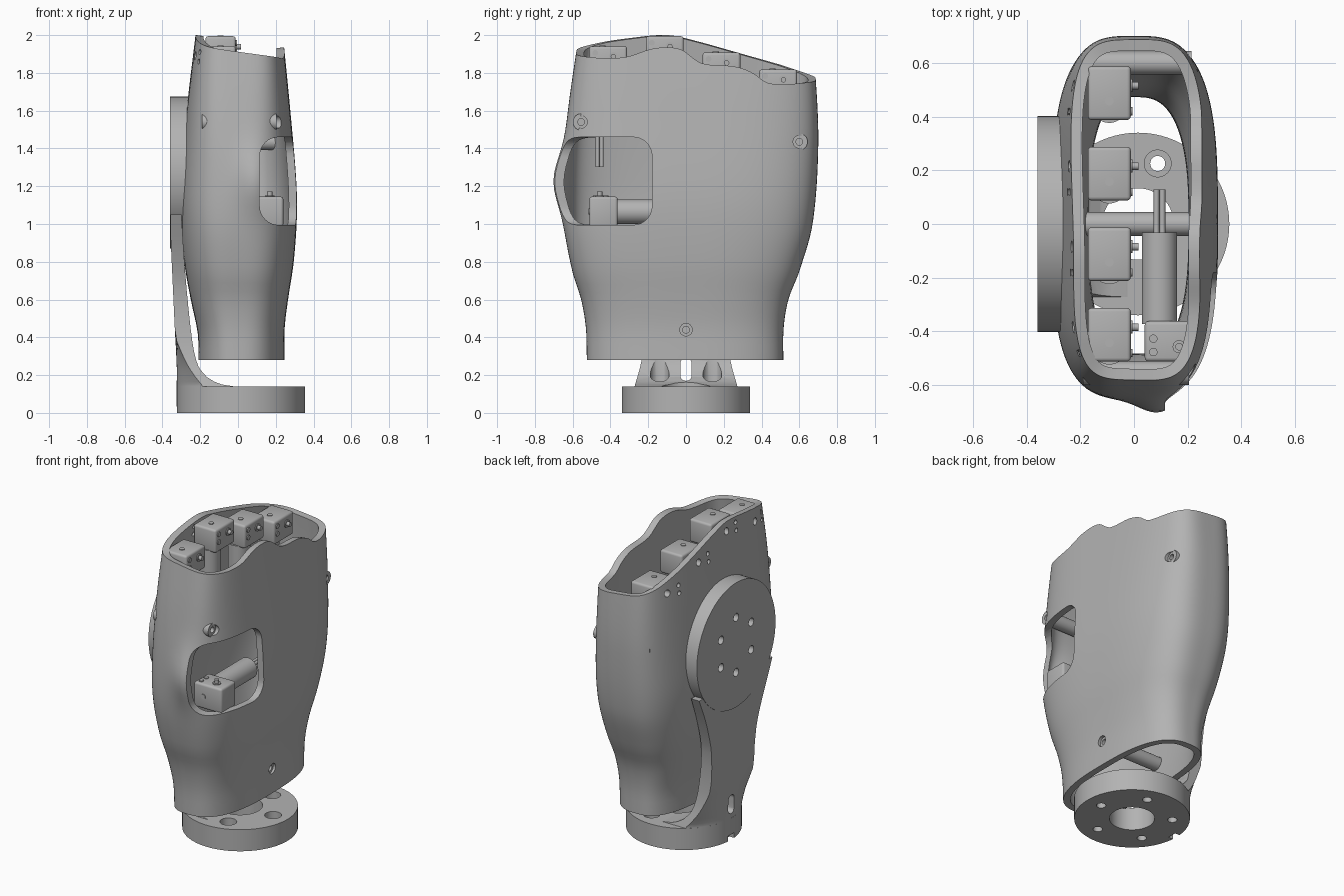
import bpy, bmesh, math
from mathutils import Matrix, Vector

if "Cube" in bpy.data.objects:
    bpy.data.objects.remove(bpy.data.objects["Cube"], do_unlink=True)

grey = bpy.data.materials.new("machined_grey")
grey.use_nodes = True
grey.diffuse_color = (0.45, 0.45, 0.45, 1)
grey.node_tree.nodes["Principled BSDF"].inputs["Base Color"].default_value = (0.45, 0.45, 0.45, 1)


def curve(points, t):
    """Smooth interpolation through (t, value) points."""
    n = len(points) - 1
    t = min(max(t, points[0][0]), points[n][0])
    i = next(k for k in range(n) if t <= points[k + 1][0])

    def slope(k):
        a, b = points[max(k - 1, 0)], points[min(k + 1, n)]
        return (b[1] - a[1]) / (b[0] - a[0])
    (t0, v0), (t1, v1) = points[i], points[i + 1]
    h = t1 - t0
    s = (t - t0) / h
    return (v0 * (1 + 2 * s) * (1 - s) ** 2 + v1 * s * s * (3 - 2 * s)
            + h * slope(i) * s * (1 - s) ** 2 + h * slope(i + 1) * s * s * (s - 1))


def finish(bm, name, matrix=None):
    if matrix:
        bmesh.ops.transform(bm, matrix=matrix, verts=bm.verts)
    bmesh.ops.recalc_face_normals(bm, faces=bm.faces)
    mesh = bpy.data.meshes.new(name)
    bm.to_mesh(mesh)
    bm.free()
    mesh.materials.append(grey)
    obj = bpy.data.objects.new(name, mesh)
    bpy.context.collection.objects.link(obj)
    return obj


def activate(obj):
    for o in bpy.context.selected_objects:
        o.select_set(False)
    obj.select_set(True)
    bpy.context.view_layer.objects.active = obj


def smooth(obj):
    activate(obj)
    bpy.ops.object.shade_smooth_by_angle(angle=math.radians(32))


def rod(bm, start, end, r, sides=32):
    a, b = Vector(start), Vector(end)
    m = Matrix.Translation((a + b) / 2) @ (b - a).to_track_quat('Z', 'Y').to_matrix().to_4x4()
    bmesh.ops.create_cone(bm, cap_ends=True, segments=sides, radius1=r, radius2=r,
                          depth=(b - a).length, matrix=m)


def box(bm, low, high, bevel=0.0, segments=3):
    low, high = Vector(low), Vector(high)
    m = Matrix.Translation((low + high) / 2) @ Matrix.Diagonal((*(high - low), 1))
    verts = bmesh.ops.create_cube(bm, size=1, matrix=m)["verts"]
    if bevel:
        edges = list({e for v in verts for e in v.link_edges})
        bmesh.ops.bevel(bm, geom=edges, offset=bevel, segments=segments, affect='EDGES', profile=0.5)


def loft(bm, rings, caps):
    rows = [[bm.verts.new(p) for p in ring] for ring in rings]
    n = len(rows[0])
    for a, b in zip(rows, rows[1:]):
        for i in range(n):
            j = (i + 1) % n
            bm.faces.new((a[i], a[j], b[j], b[i]))
    if caps:
        bm.faces.new(rows[0][::-1])
        bm.faces.new(rows[-1])


def cut(obj, bm):
    cutter = finish(bm, "cutter")
    cutter.hide_render = True
    activate(obj)
    mod = obj.modifiers.new("cut", 'BOOLEAN')
    mod.operation, mod.solver, mod.object = 'DIFFERENCE', 'EXACT', cutter
    bpy.ops.object.modifier_apply(modifier=mod.name)
    bpy.data.objects.remove(cutter, do_unlink=True)


# Palm shell: outlines by height, and a wavy rim that is lower on one side
LEFT = [(.28, .245), (.45, .247), (.6, .265), (.8, .295), (1.05, .312), (1.25, .307), (1.6, .277), (2, .238)]
RIGHT = [(.28, .21), (.42, .213), (.6, .25), (.8, .285), (1.05, .305), (1.25, .3), (1.6, .272), (2, .225)]
BACK = [(.28, .515), (.45, .517), (.6, .542), (.75, .6), (1, .67), (1.4, .7), (1.75, .688), (2, .66)]
FRONT = [(.28, .525), (.45, .53), (.6, .555), (.75, .602), (1, .645), (1.3, .648), (1.6, .625), (2, .568)]
ROUND = [(.28, 2.7), (.9, 3.1), (1.5, 3.4), (2, 4.2)]
LOW_RIM = [(-.6, 1.88), (-.33, 1.882), (-.17, 1.93), (-.03, 1.925), (.08, 1.852),
           (.26, 1.833), (.35, 1.8), (.43, 1.745), (.7, 1.742)]
HIGH_RIM = [(-.6, 1.94), (-.3, 1.985), (-.1, 2), (.05, 1.97), (.3, 1.9), (.7, 1.785)]


def outline(angle, z):
    c, s = math.cos(angle), math.sin(angle)
    n = curve(ROUND, z)
    r = (abs(c) ** n + abs(s) ** n) ** (-1 / n)
    x = r * c * curve(LEFT if c > 0 else RIGHT, z)
    y = r * s * curve(BACK if s > 0 else FRONT, z)
    if y < 0:  # flare around the thumb opening
        y -= .058 * math.exp(-((x - .1) / .11) ** 2 - ((z - 1.23) / .17) ** 2) * -s
    return x, y


def rim(angle):
    x, y = outline(angle, 1.88)
    t = min(max((x + .22) / .45, 0), 1)
    return curve(HIGH_RIM, y) * (1 - t) + curve(LOW_RIM, y) * t


SIDES, LEVELS = 160, 36
angles = [math.tau * i / SIDES for i in range(SIDES)]
tops = [rim(a) for a in angles]
rings = []
for k in range(LEVELS + 1):
    heights = [.28 + (top - .28) * k / LEVELS for top in tops]
    rings.append([(*outline(a, z), z) for a, z in zip(angles, heights)])
bm = bmesh.new()
loft(bm, rings, False)
shell = finish(bm, "palm_shell")
activate(shell)
wall = shell.modifiers.new("wall", 'SOLIDIFY')
wall.thickness, wall.offset, wall.use_even_offset = .042, -1, True
bpy.ops.object.modifier_apply(modifier=wall.name)

# Thumb opening through the front corner
bm = bmesh.new()
box(bm, (.115, -.95, .995), (.65, -.18, 1.46), .1, 8)
cut(shell, bm)

# Screw holes and finger actuator mounting holes
SCREWS = [(-.555, 1.54, .205), (.6, 1.435, .215), (0, .44, .23)]
FINGERS = [(.4875, 1.822), (.1875, 1.912), (-.1125, 1.998), (-.4125, 1.945)]
PINS = [(.028, -.055, .022), (-.068, -.035, .014), (-.068, -.085, .014)]
bm = bmesh.new()
for y, z, end in SCREWS:
    rod(bm, (.1, y, z), (.5, y, z), .033)
for y, top in FINGERS:
    for u, v, r in PINS:
        rod(bm, (-.4, y + u, top + v), (-.1, y + u, top + v), r, 20)
cut(shell, bm)
smooth(shell)

# Spacer tubes behind the screws
for i, (y, z, end) in enumerate(SCREWS):
    bm = bmesh.new()
    rod(bm, (-.19, y, z), (end, y, z), .044)
    tube = finish(bm, f"spacer_tube_{i + 1}")
    bm = bmesh.new()
    rod(bm, (end - .1, y, z), (end + .1, y, z), .018)
    cut(tube, bm)
    smooth(tube)


def actuator(name, matrix):
    """Gearbox with its top at local z = 0, shaft along +x, motor hanging below."""
    bm = bmesh.new()
    box(bm, (-.08, -.1, -.15), (.08, .1, 0), .014)
    rod(bm, (0, -.045, -.14), (0, -.045, -.48), .066, 40)
    for dx in (-.011, .011):
        for dy in (-.011, .011):
            rod(bm, (dx, dy - .045, -.47), (dx, dy - .045, -.64), .0105, 12)
    for u, v, r in PINS:
        rod(bm, (.07, u, v), (.086, u, v), r * 1.1, 20)
    rod(bm, (.07, PINS[0][0], PINS[0][1]), (.108, PINS[0][0], PINS[0][1]), .014, 16)
    rod(bm, (0, -.03, -.01), (0, -.03, .004), .016, 20)
    smooth(finish(bm, name, matrix))


for i, (y, top) in enumerate(FINGERS):
    actuator(f"finger_actuator_{i + 1}", Matrix.Translation((-.092, y, top - .004)))
lying = Matrix(((0, 1, 0, .14), (0, 0, -1, -.512), (1, 0, 0, 1.065), (0, 0, 0, 1)))
actuator("thumb_actuator", lying)

# Wrist flange and the strut rising from it
CX, R = .015, .34
bm = bmesh.new()
rod(bm, (CX, 0, 0), (CX, 0, .14), R, 96)
flange = finish(bm, "wrist_flange")

INNER = [(.13, 0), (.142, -.03), (.15, -.085), (.165, -.125), (.19, -.165), (.23, -.2),
         (.28, -.222), (.38, -.242), (.55, -.262), (.75, -.28), (1.05, -.3)]
WIDTH = [(.13, .275), (.28, .235), (.45, .22), (.65, .23), (.85, .29), (1.05, .375)]
heights = sorted({z for z, _ in INNER} | {.25, .32, .35, .45, .65, .7, .8, .85, .9, .95, 1})
rings = []
for z in heights:
    w, blend = curve(WIDTH, z), min(max((.4 - z) / .25, 0), 1)
    flat = -.32 - .037 * min((z - .13) / .8, 1)
    ring = [(curve(INNER, z), -w, z), (curve(INNER, z), w, z)]
    for k in range(17):
        y = w * (1 - k / 8)
        arc = CX - math.sqrt(R * R - y * y) if abs(y) < R else flat
        ring.append((flat + (arc - flat) * blend, y, z))
    rings.append(ring)
bm = bmesh.new()
loft(bm, rings, True)
strut = finish(bm, "support_strut")

# Bolt circle, centre bore, key notch and cable slot
bolts = [(CX + .237 * math.cos(math.tau * i / 5), .237 * math.sin(math.tau * i / 5)) for i in range(5)]
for part in (flange, strut):
    bm = bmesh.new()
    rod(bm, (CX, 0, -.1), (CX, 0, .4), .133, 64)
    for x, y in bolts:
        rod(bm, (x, y, -.1), (x, y, .4), .028, 24)
    box(bm, (-.4, -.03, -.1), (-.29, .03, .035))
    cut(part, bm)
    bm = bmesh.new()
    for x, y in bolts:
        rod(bm, (x, y, .08), (x, y, .42), .05)
    cut(part, bm)
bm = bmesh.new()
box(bm, (-.5, -.03, .17), (-.05, .03, .29), .028, 5)
cut(strut, bm)
smooth(flange)
smooth(strut)

# Side mounting disc with a ring of six holes
bm = bmesh.new()
rod(bm, (-.36, 0, 1.272), (-.262, 0, 1.272), .403, 96)
disc = finish(bm, "mounting_disc")
bm = bmesh.new()
for i in range(6):
    a = math.tau * (i + .5) / 6
    y, z = .178 * math.cos(a), 1.272 + .178 * math.sin(a)
    rod(bm, (-.5, y, z), (-.285, y, z), .026, 24)
cut(disc, bm)
smooth(disc)
